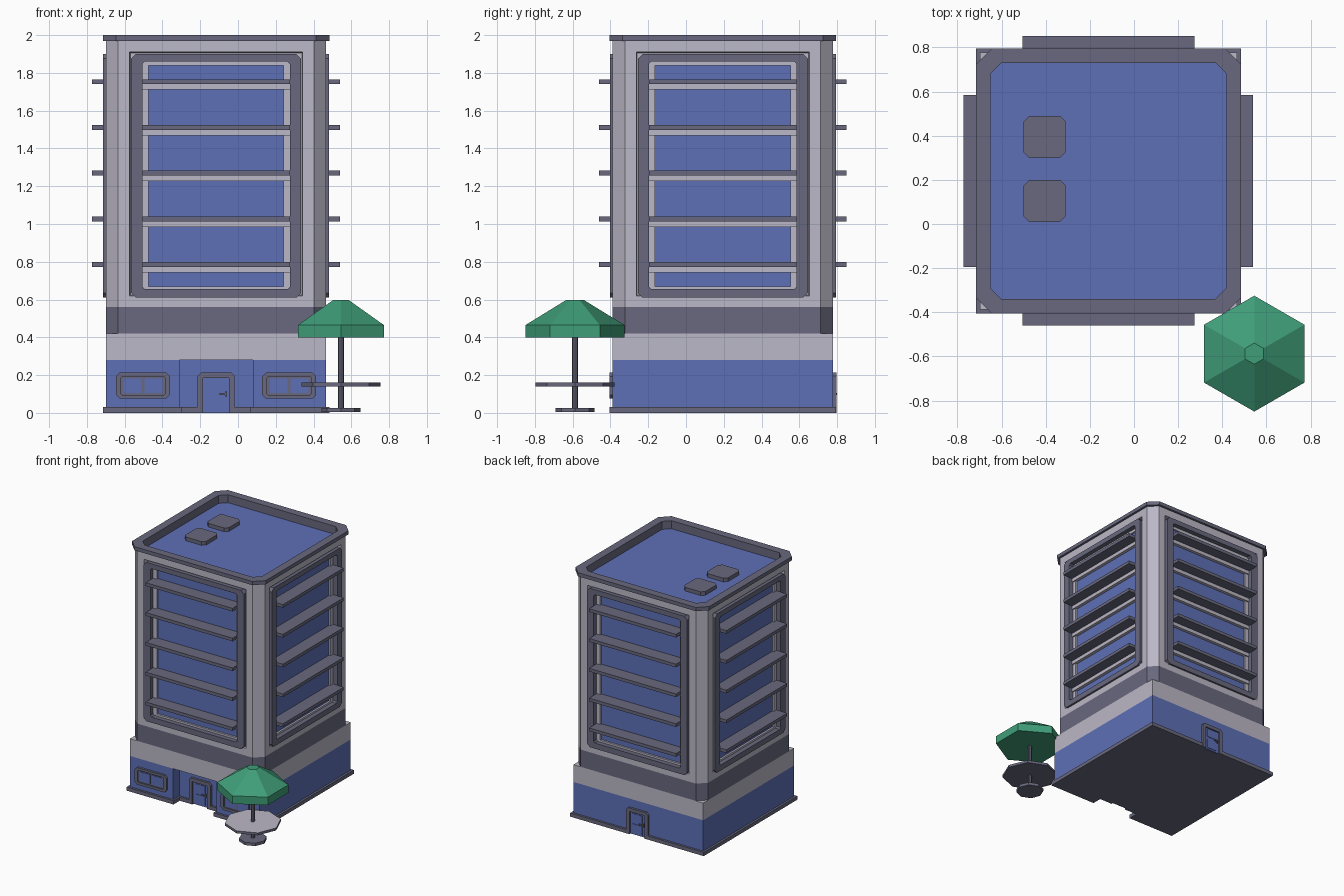
import bpy, bmesh, math
from mathutils import Matrix, Vector

if "Cube" in bpy.data.objects:
    bpy.data.objects.remove(bpy.data.objects["Cube"])

CX, CY = -0.116, 0.195            # centre of the building
W = 0.583                         # half width of the walls
T = 0.81                          # table centre is below


def material(name, r, g, b):
    m = bpy.data.materials.new(name)
    m.diffuse_color = (r, g, b, 1)
    m.use_nodes = True
    m.node_tree.nodes["Principled BSDF"].inputs["Base Color"].default_value = m.diffuse_color
    return m


BLUE = material("blue", 0.11, 0.16, 0.47)
DARK = material("dark_grey", 0.14, 0.14, 0.21)
LIGHT = material("light_grey", 0.50, 0.48, 0.57)
GREEN = material("green", 0.05, 0.34, 0.19)


def loft(name, loops, mat, ring=False, centre=(CX, CY), turn=0):
    """Skin equal-length point loops; cap the ends or close into a ring."""
    bm = bmesh.new()
    rows = [[bm.verts.new(p) for p in loop] for loop in loops]
    n = len(rows[0])
    pairs = list(zip(rows, rows[1:])) + ([(rows[-1], rows[0])] if ring else [])
    for a, b in pairs:
        for i in range(n):
            j = (i + 1) % n
            bm.faces.new((a[i], a[j], b[j], b[i]))
    if not ring:
        bm.faces.new(rows[0])
        bm.faces.new(rows[-1])
    bmesh.ops.recalc_face_normals(bm, faces=bm.faces)
    bm.transform(Matrix.Translation((*centre, 0)) @ Matrix.Rotation(turn * math.pi / 2, 4, 'Z'))
    me = bpy.data.meshes.new(name)
    bm.to_mesh(me)
    bm.free()
    me.materials.append(mat)
    ob = bpy.data.objects.new(name, me)
    bpy.context.collection.objects.link(ob)
    return ob


def rect(x0, x1, y0, y1, c=0.0):
    """Rectangle with corners cut by c."""
    if not c:
        return [(x0, y0), (x1, y0), (x1, y1), (x0, y1)]
    return [(x0 + c, y0), (x1 - c, y0), (x1, y0 + c), (x1, y1 - c),
            (x1 - c, y1), (x0 + c, y1), (x0, y1 - c), (x0, y0 + c)]


def square(h, z, c=0.0):
    return [(x, y, z) for x, y in rect(-h, h, -h, h, c)]


def prism(name, pts, z0, z1, mat):
    return loft(name, [[(x, y, z) for x, y in pts] for z in (z0, z1)], mat)


def plate(name, pts, d0, d1, mat, turn=0):
    """Facade part: (x, z) outline between distances d0 and d1 from the centre."""
    return loft(name, [[(x, -d, z) for x, z in pts] for d in (d0, d1)], mat, turn=turn)


def frame(name, outer, inner, d0, d1, mat, turn=0):
    lp = [(outer, d0), (outer, d1), (inner, d1), (inner, d0)]
    return loft(name, [[(x, -d, z) for x, z in p] for p, d in lp], mat, True, turn=turn)


# Ground floor with front recess
P, R = 0.60, W - 0.08
prism("ground_floor", [(-W, -W), (-0.195, -W), (-0.195, -R), (0.195, -R), (0.195, -W),
                       (W, -W), (W, W), (-W, W)], 0.002, 0.28, BLUE)
prism("plinth", [(-P, -P), (-0.18, -P), (-0.18, -R - 0.017), (-0.09, -R - 0.017), (-0.09, -R),
                 (0.09, -R), (0.09, -R - 0.017), (0.18, -R - 0.017), (0.18, -P), (P, -P), (P, P),
                 (0.09, P), (0.09, W), (-0.09, W), (-0.09, P), (-P, P)], 0, 0.03, DARK)
prism("ground_floor_fascia", rect(-W, W, -W, W), 0.28, 0.42, LIGHT)
loft("tower_skirt", [square(W, 0.42, 0.065), square(W, 0.56, 0.065)], DARK)

# Tower with recessed facades and sunken roof
tower = loft("tower", [square(W, 0.56, 0.065), square(W, 1.97, 0.065)], LIGHT)
tower.data.materials.append(BLUE)
bm = bmesh.new()
bm.from_mesh(tower.data)
walls = [f for f in bm.faces if abs(f.normal.z) < 0.1 and f.calc_area() > 1]
roof = [f for f in bm.faces if f.normal.z > 0.9]
bmesh.ops.inset_individual(bm, faces=walls, thickness=0.085)
bmesh.ops.inset_individual(bm, faces=walls, thickness=0.005, depth=-0.045)
bmesh.ops.inset_individual(bm, faces=roof, thickness=0.04)
bmesh.ops.inset_individual(bm, faces=roof, thickness=0.002, depth=-0.035)
for f in roof:
    f.material_index = 1
bm.to_mesh(tower.data)
bm.free()

# Cornice and roof hatches
loft("cornice", [square(P, 1.97, 0.07), square(P, 2.0, 0.07), square(0.535, 2.0, 0.05),
                 square(0.535, 1.93, 0.05), square(0.541, 1.93, 0.05), square(0.541, 1.97, 0.05)],
     DARK, True)
for y in (0.01, 0.30):
    prism("roof_hatch", rect(-0.5 - CX, -0.31 - CX, y - CY, y + 0.19 - CY, 0.025), 1.93, 1.965, DARK)

# Four window facades
for k in range(4):
    frame("facade_frame", rect(-0.45, 0.45, 0.61, 1.90, 0.025),
          rect(-0.39, 0.39, 0.655, 1.86, 0.012), 0.539, 0.598, DARK, k)
    frame("window_frame", rect(-0.395, 0.395, 0.65, 1.865),
          rect(-0.358, 0.358, 0.67, 1.838), 0.537, 0.56, LIGHT, k)
    plate("glass", rect(-0.36, 0.36, 0.668, 1.84), 0.537, 0.545, BLUE, k)
    for i in range(5):
        z = 0.785 + 0.242 * i
        plate("sunshade", rect(-0.39, 0.39, z - 0.013, z + 0.013), 0.54, 0.656, DARK, k)
        plate("window_bar", rect(-0.39, 0.39, z - 0.042, z - 0.013), 0.54, 0.57, LIGHT, k)

# Ground floor windows
for s in (-1, 1):
    x = s * 0.387
    frame("shop_window_frame", rect(x - 0.143, x + 0.143, 0.075, 0.213, 0.02),
          rect(x - 0.118, x + 0.118, 0.095, 0.193, 0.008), W - 0.01, P, DARK)
    plate("shop_window_panel", rect(x - 0.12, x + 0.12, 0.093, 0.195), W - 0.01, W + 0.006, DARK)
    for t in (-1, 1):
        c = x + t * 0.055
        plate("shop_window_pane", rect(c - 0.047, c + 0.047, 0.105, 0.182), W, W + 0.010, BLUE)

# Front and back doors
for d, k in ((R, 0), (W, 2)):
    plate("door_frame", [(-0.098, 0), (-0.068, 0), (-0.068, 0.185), (0.068, 0.185), (0.068, 0),
                         (0.098, 0), (0.098, 0.195), (0.08, 0.213), (-0.08, 0.213), (-0.098, 0.195)],
          d - 0.01, d + 0.018, DARK, k)
    plate("door_leaf", rect(-0.07, 0.07, 0.002, 0.187), d - 0.01, d + 0.005, BLUE, k)
    plate("door_upper_panel", rect(-0.045, 0.042, 0.112, 0.172), d, d + 0.009, BLUE, k)
    plate("door_lower_panel", rect(-0.045, 0.042, 0.015, 0.088), d, d + 0.009, BLUE, k)
    plate("door_handle", rect(0.018, 0.058, 0.096, 0.106), d + 0.012, d + 0.022, DARK, k)
    plate("door_handle_base", rect(0.046, 0.058, 0.088, 0.112), d, d + 0.016, DARK, k)

# Parasol with table
TABLE = (0.545, -0.5875)


def disc(n, r, z):
    return [(r * math.sin(2 * math.pi * i / n), r * math.cos(2 * math.pi * i / n), z) for i in range(n)]


loft("parasol", [disc(6, 0.2625, 0.40), disc(6, 0.2625, 0.465), disc(6, 0.048, 0.597)],
     GREEN, centre=TABLE)
loft("parasol_pole", [disc(8, 0.015, 0.01), disc(8, 0.015, 0.41)], DARK, centre=TABLE)
loft("parasol_base", [disc(8, 0.103, 0.004), disc(8, 0.103, 0.027)], DARK, centre=TABLE)
table = loft("table_top", [disc(8, 0.209, 0.14), disc(8, 0.209, 0.16)], DARK, centre=TABLE)
table.data.materials.append(LIGHT)
for p in table.data.polygons:
    if p.normal.z > 0.9:
        p.material_index = 1
